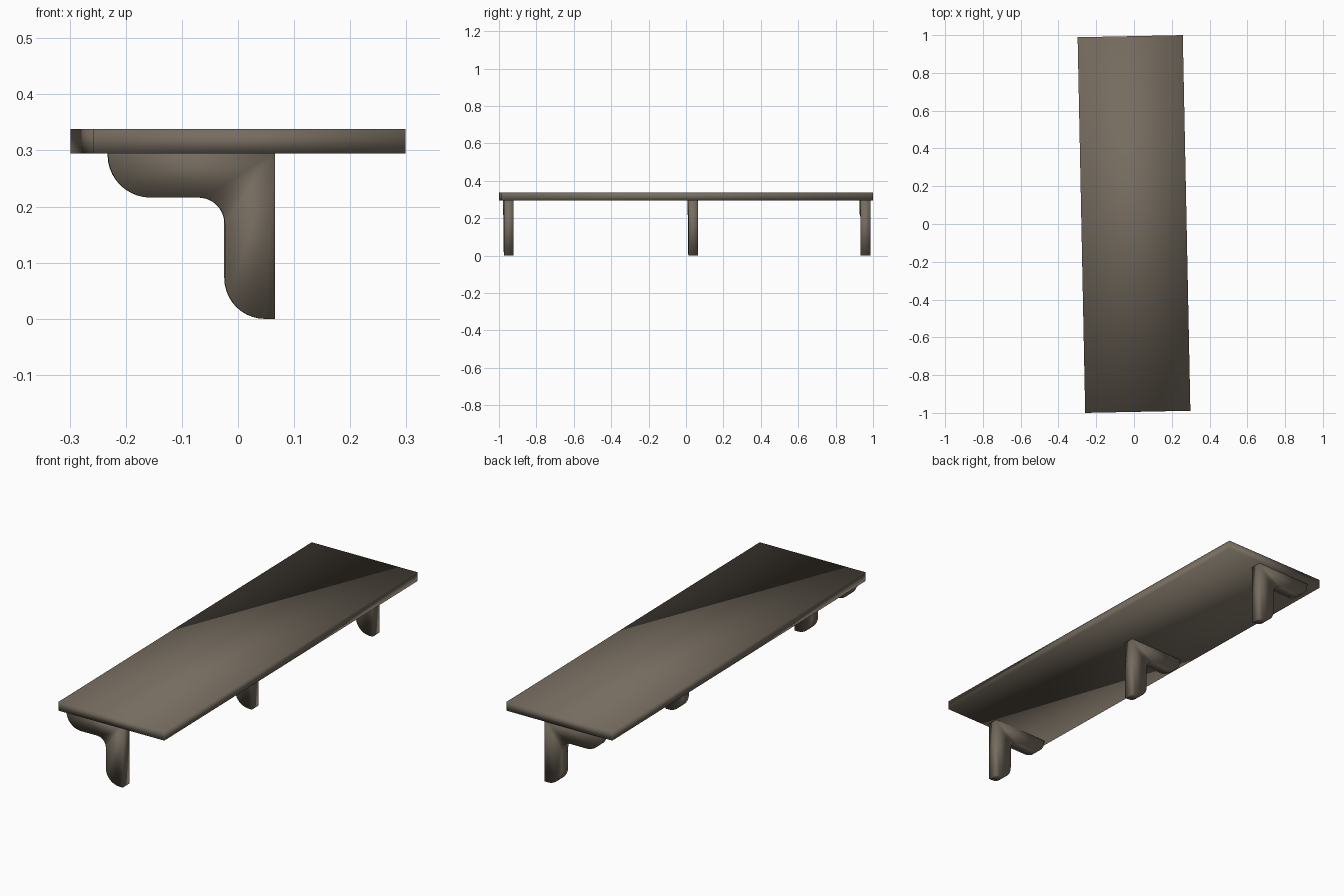
import bpy, bmesh, math
from mathutils import Matrix

if "Cube" in bpy.data.objects:
    bpy.data.objects.remove(bpy.data.objects["Cube"])

TURN = 0.0202  # whole shelf is turned slightly about z

mat = bpy.data.materials.new("dark brown wood")
mat.diffuse_color = (0.18, 0.15, 0.115, 1)
mat.use_nodes = True
mat.node_tree.nodes["Principled BSDF"].inputs["Base Color"].default_value = mat.diffuse_color


def finish(name, bm, loc):
    bmesh.ops.recalc_face_normals(bm, faces=bm.faces)
    for f in bm.faces:
        f.smooth = True
    me = bpy.data.meshes.new(name)
    bm.to_mesh(me)
    bm.free()
    me.materials.append(mat)
    ob = bpy.data.objects.new(name, me)
    ob.location = loc
    ob.rotation_euler.z = TURN
    bpy.context.collection.objects.link(ob)


def arc(cx, cz, rx, rz, a0, a1, n=10):
    return [(cx + rx * math.cos(math.radians(a0 + (a1 - a0) * i / n)),
             cz + rz * math.sin(math.radians(a0 + (a1 - a0) * i / n)))
            for i in range(n + 1)]


# shelf board
bm = bmesh.new()
bmesh.ops.create_cube(bm, size=1, matrix=Matrix.Diagonal((0.557, 1.989, 0.043, 1)))
finish("shelf_board", bm, (0, 0, 0.3165))

# bracket outline in x-z: rounded arm tip, inner fillet, rounded foot
profile = [(0.065, 0.0), (0.065, 0.296), (-0.232, 0.296)]
profile += arc(-0.155, 0.292, 0.077, 0.076, 180, 270)
profile += arc(-0.070, 0.170, 0.046, 0.046, 90, 0)
profile += arc(0.048, 0.073, 0.072, 0.073, 180, 270)

# three brackets along the board
PX = 0.02
for name, y in (("front_bracket", -0.948), ("middle_bracket", 0.038), ("back_bracket", 0.959)):
    bm = bmesh.new()
    face = bm.faces.new([bm.verts.new((x - PX, -0.026, z)) for x, z in profile])
    ext = bmesh.ops.extrude_face_region(bm, geom=[face], use_keep_orig=True)
    verts = [g for g in ext["geom"] if isinstance(g, bmesh.types.BMVert)]
    bmesh.ops.translate(bm, verts=verts, vec=(0, 0.052, 0))
    finish(name, bm, (PX, y, 0))
